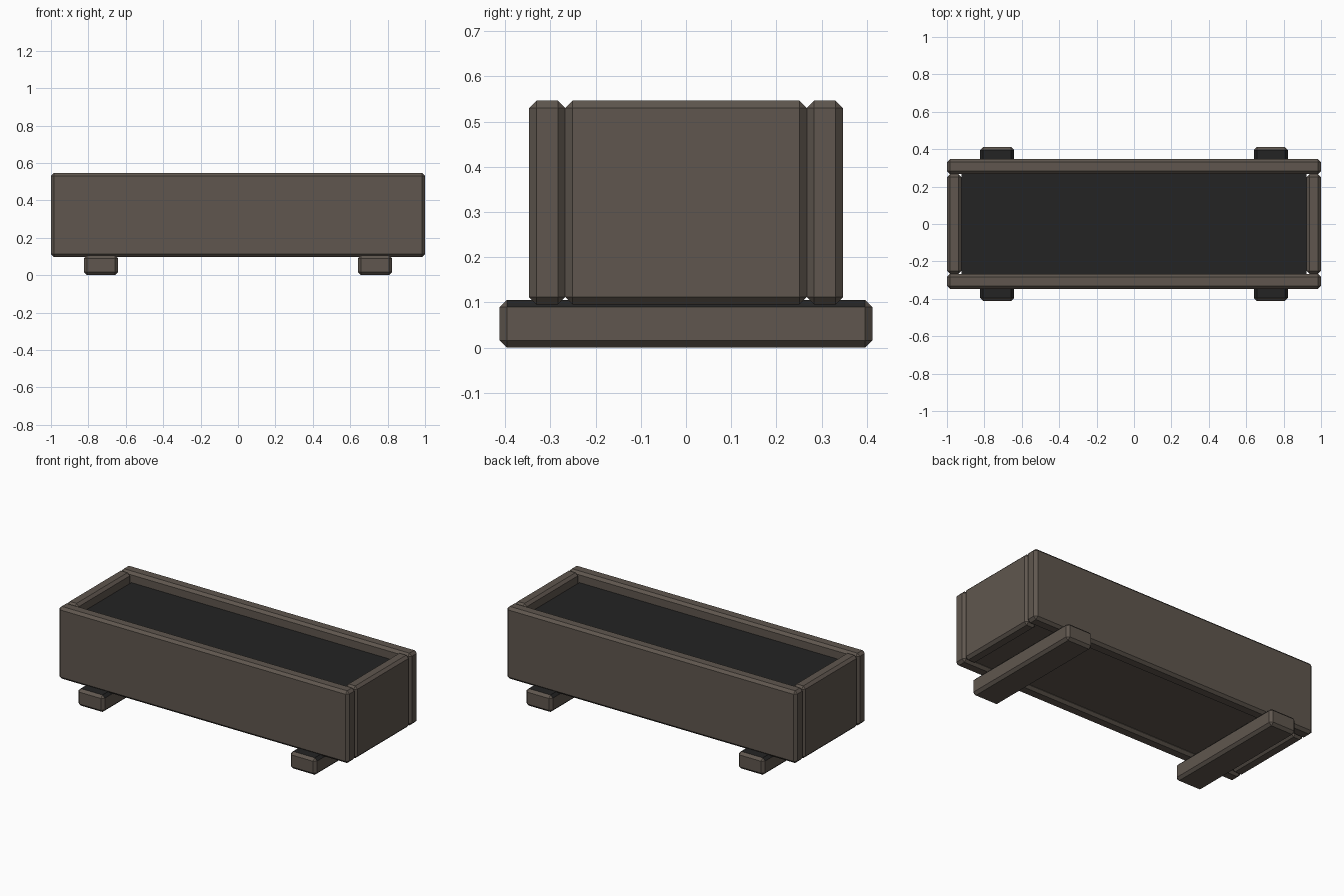
import bpy, bmesh
from mathutils import Vector

if "Cube" in bpy.data.objects:
    bpy.data.objects.remove(bpy.data.objects["Cube"])


def material(name, rgb):
    m = bpy.data.materials.new(name)
    m.diffuse_color = (*rgb, 1)
    m.use_nodes = True
    m.node_tree.nodes["Principled BSDF"].inputs["Base Color"].default_value = m.diffuse_color
    return m


WOOD = material("weathered wood", (0.115, 0.094, 0.077))
DARK = material("dark soil", (0.017, 0.017, 0.017))


def box(name, lo, hi, chamfer=0.0, dark_rule=None):
    """Chamfered box between two corners; faces matching dark_rule turn dark."""
    lo, hi = Vector(lo), Vector(hi)
    mid, size = (lo + hi) / 2, hi - lo
    bm = bmesh.new()
    bmesh.ops.create_cube(bm, size=1)
    for v in bm.verts:
        v.co = Vector(c * s for c, s in zip(v.co, size)) + mid
    if chamfer:
        bmesh.ops.bevel(bm, geom=bm.edges[:], offset=chamfer, segments=1,
                        affect='EDGES', profile=0.5)
    bm.normal_update()
    for f in bm.faces:
        f.material_index = int(bool(dark_rule and dark_rule(f.normal)))
    me = bpy.data.meshes.new(name)
    bm.to_mesh(me)
    bm.free()
    me.materials.append(WOOD)
    me.materials.append(DARK)
    ob = bpy.data.objects.new(name, me)
    bpy.context.collection.objects.link(ob)
    return ob


BOTTOM, TOP, CH = 0.096, 0.546, 0.016
HALF_Y, INNER_Y, INNER_X = 0.347, 0.267, 0.922

# Long boards, front and back
for name, s in (("front_board", -1), ("back_board", 1)):
    y0, y1 = sorted((s * INNER_Y, s * HALF_Y))
    box(name, (-1, y0, BOTTOM), (1, y1, TOP), CH)

# End boards between the long boards
for name, s in (("left_board", -1), ("right_board", 1)):
    x0, x1 = sorted((s * INNER_X, s))
    box(name, (x0, -INNER_Y, BOTTOM), (x1, INNER_Y, TOP), CH)

# Soil filling with a wooden underside
box("soil_and_floor", (-INNER_X, -INNER_Y, 0.115), (INNER_X, INNER_Y, 0.482),
    0, lambda n: n.z > 0.5)

# Cross feet, with dark tops and long upper chamfers
for name, x in (("left_foot", -0.732), ("right_foot", 0.732)):
    box(name, (x - 0.091, -0.412, 0), (x + 0.091, 0.412, 0.106), CH,
        lambda n: n.z > 0.3 and abs(n.y) < 0.3)
